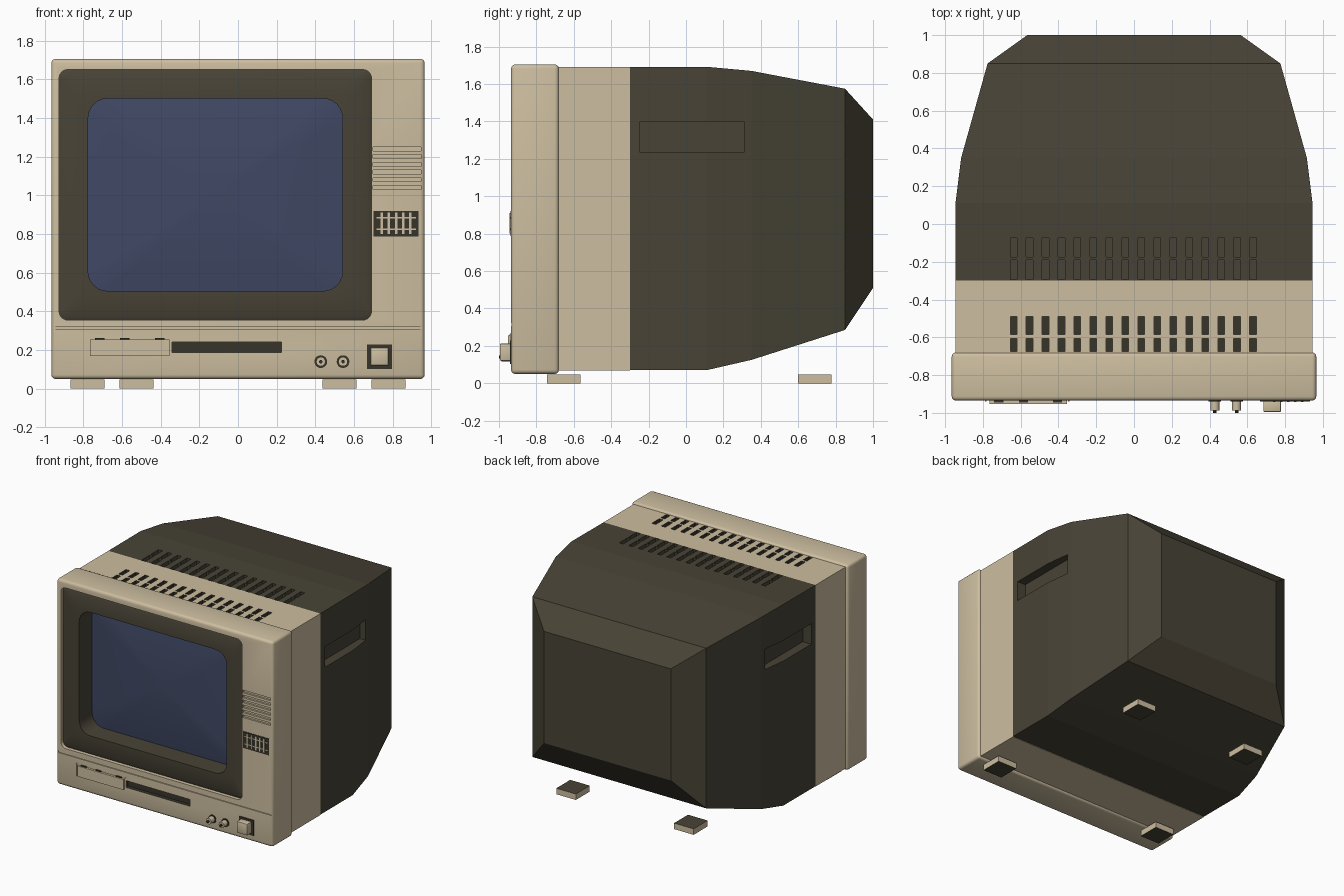
import bpy, bmesh, math

if "Cube" in bpy.data.objects:
    bpy.data.objects.remove(bpy.data.objects["Cube"])


def material(name, r, g, b):
    lin = [((c / 255 + 0.055) / 1.055) ** 2.4 for c in (r, g, b)]
    m = bpy.data.materials.new(name)
    m.diffuse_color = (*lin, 1)
    m.use_nodes = True
    m.node_tree.nodes["Principled BSDF"].inputs["Base Color"].default_value = m.diffuse_color
    return m


BEIGE = material("beige plastic", 205, 190, 160)
DARK = material("dark brown plastic", 72, 67, 54)
BLACK = material("dark slots", 55, 52, 42)
GLASS = material("blue glass", 64, 72, 100)


def finish(name, bm, mat, smooth=False):
    bmesh.ops.recalc_face_normals(bm, faces=bm.faces)
    me = bpy.data.meshes.new(name)
    bm.to_mesh(me)
    bm.free()
    me.materials.append(mat)
    ob = bpy.data.objects.new(name, me)
    bpy.context.collection.objects.link(ob)
    if smooth:
        smooth_by_angle(ob)
    return ob


def select(ob):
    bpy.ops.object.select_all(action='DESELECT')
    ob.select_set(True)
    bpy.context.view_layer.objects.active = ob


def smooth_by_angle(ob):
    select(ob)
    bpy.ops.object.shade_smooth_by_angle(angle=math.radians(35))


def boxes(name, spans, mat, bevel=0, segments=3):
    """One object out of boxes given as (x0, x1, y0, y1, z0, z1)."""
    bm = bmesh.new()
    for x0, x1, y0, y1, z0, z1 in spans:
        for v in bmesh.ops.create_cube(bm, size=1)["verts"]:
            v.co = (x0 if v.co.x < 0 else x1, y0 if v.co.y < 0 else y1,
                    z0 if v.co.z < 0 else z1)
    if bevel:
        bmesh.ops.bevel(bm, geom=bm.edges[:], offset=bevel, segments=segments,
                        profile=0.5, affect='EDGES')
    return finish(name, bm, mat, bevel > 0)


def rect(x0, x1, z0, z1, y, r=0.0, n=6):
    """Rectangle loop in the xz plane, with rounded corners when r > 0."""
    if not r:
        return [(x1, y, z1), (x0, y, z1), (x0, y, z0), (x1, y, z0)]
    pts = []
    centres = [(x1 - r, z1 - r), (x0 + r, z1 - r), (x0 + r, z0 + r), (x1 - r, z0 + r)]
    for q, (cx, cz) in enumerate(centres):
        for i in range(n + 1):
            a = math.pi / 2 * (q + i / n)
            pts.append((cx + r * math.cos(a), y, cz + r * math.sin(a)))
    return pts


def loft(name, loops, mat, ring=False, smooth=False):
    bm = bmesh.new()
    rows = [[bm.verts.new(p) for p in lp] for lp in loops]
    pairs = list(zip(rows, rows[1:]))
    if ring:
        pairs.append((rows[-1], rows[0]))
    else:
        bm.faces.new(rows[0])
        bm.faces.new(rows[-1])
    for a, b in pairs:
        for i in range(len(a)):
            j = (i + 1) % len(a)
            bm.faces.new((a[i], a[j], b[j], b[i]))
    return finish(name, bm, mat, smooth)


def cut(ob, cutter):
    mod = ob.modifiers.new("cut", 'BOOLEAN')
    mod.operation = 'DIFFERENCE'
    mod.solver = 'EXACT'
    mod.material_mode = 'TRANSFER'
    mod.object = cutter
    select(ob)
    bpy.ops.object.modifier_apply(modifier=mod.name)
    bpy.data.objects.remove(cutter)


def cylinder(name, x, z, r, y0, y1, mat, sides=20):
    def circle(y):
        return [(x + r * math.cos(2 * math.pi * i / sides), y,
                 z + r * math.sin(2 * math.pi * i / sides)) for i in range(sides)]
    return loft(name, [circle(y0), circle(y1)], mat, smooth=True)


FRONT = -0.935

# Front bezel with the screen opening, seam groove and speaker grooves
bezel = boxes("front_bezel", [(-0.965, 0.965, FRONT, -0.68, 0.05, 1.705)], BEIGE, 0.022)
cut(bezel, loft("opening_cutter", [rect(-0.925, 0.69, 0.355, 1.65, y, 0.045) for y in (-1.1, -0.72)], BEIGE))
grooves = [(-0.95, 0.95, -1.1, FRONT + 0.008, 0.307, 0.322)]
grooves += [(0.697, 0.945, -1.1, FRONT + 0.015, 1.03 + 0.04 * i, 1.05 + 0.04 * i) for i in range(6)]
cut(bezel, boxes("groove_cutter", grooves, BEIGE))
cut(bezel, boxes("drive_slot_cutter", [(-0.345, 0.225, -1.1, FRONT + 0.03, 0.187, 0.242)], BLACK))
smooth_by_angle(bezel)

# Dark frame around the screen, a closed ring with a chamfered outer edge
hole = (-0.775, 0.54, 0.505, 1.5)
loft("screen_frame", [
    rect(-0.925, 0.69, 0.355, 1.65, -0.721, 0.045),
    rect(-0.925, 0.69, 0.355, 1.65, -0.905, 0.045),
    rect(-0.905, 0.67, 0.375, 1.63, -0.915, 0.035),
    rect(*hole, -0.915, 0.1),
    rect(*hole, -0.721, 0.1)], DARK, ring=True, smooth=True)

# Bulging glass, made of shrinking rounded loops
cx, cz = (hole[0] + hole[1]) / 2, (hole[2] + hole[3]) / 2
hx, hz = (hole[1] - hole[0]) / 2, (hole[3] - hole[2]) / 2
glass = [rect(*hole, -0.721, 0.1)]
for t in (1, 0.85, 0.7, 0.55, 0.4, 0.25, 0.1):
    glass.append(rect(cx - hx * t, cx + hx * t, cz - hz * t, cz + hz * t,
                      -0.75 - 0.04 * (1 - t * t), 0.1 * t))
loft("screen_glass", glass, GLASS, smooth=True)

# Shells behind the bezel: (y, half width, bottom, top)
def shell(name, sections, mat):
    return loft(name, [rect(-w, w, b, t, y) for y, w, b, t in sections], mat)


middle = shell("middle_shell", [(-0.69, 0.945, 0.067, 1.69), (-0.30, 0.945, 0.067, 1.69)], BEIGE)
rear = shell("rear_shell", [
    (-0.30, 0.945, 0.07, 1.69), (0.11, 0.945, 0.07, 1.692), (0.35, 0.915, 0.125, 1.67),
    (0.85, 0.775, 0.285, 1.575), (1.0, 0.565, 0.51, 1.41)], DARK)


# Vent slots in the top and grip recesses in the sides
def vents(y0, y1):
    return [(-0.655 + 0.0845 * i, -0.62 + 0.0845 * i, y0, y1, 1.65, 1.8) for i in range(16)]


cut(middle, boxes("vent_cutter", vents(-0.675, -0.605) + vents(-0.585, -0.49), BLACK))
cut(rear, boxes("vent_cutter", vents(-0.295, -0.19) + vents(-0.175, -0.075), DARK))
cut(rear, boxes("grip_cutter", [(s * 0.87, s * 1.1, -0.245, 0.31, 1.235, 1.40) for s in (-1, 1)], DARK))

# Disk drive flap and its side line
boxes("drive_flap", [(-0.765, -0.355, -0.953, -0.93, 0.17, 0.255)], BEIGE)
boxes("drive_flap_trim", [(-0.788, -0.78, -0.94, -0.93, 0.165, 0.265),
                          (-0.35, -0.342, -0.94, -0.93, 0.165, 0.265)], BEIGE)
boxes("drive_flap_marks", [(x, x + 0.05, -0.945, -0.93, 0.255, 0.262)
                           for x in (-0.74, -0.61, -0.43)], BLACK)

# Slider control panel
boxes("control_panel", [(0.70, 0.932, -0.939, -0.932, 0.787, 0.92)], BLACK)
bars = [(0.737 + 0.037 * i, 0.75 + 0.037 * i, -0.943, -0.935, 0.80, 0.91) for i in range(5)]
bars += [(0.715, 0.92, -0.941, -0.935, z, z + 0.008) for z in (0.82, 0.88)]
boxes("control_sliders", bars, BEIGE)

# Knobs and power button
for x in (0.428, 0.543):
    cylinder("knob_ring", x, 0.14, 0.033, -0.940, -0.932, BLACK)
    cylinder("knob", x, 0.14, 0.024, -0.987, -0.932, BEIGE)
    cylinder("knob_tip", x, 0.14, 0.009, -1.0, -0.985, BLACK, 10)
boxes("power_surround", [(0.667, 0.797, -0.941, -0.932, 0.103, 0.228)], BLACK)
boxes("power_button", [(0.685, 0.778, -0.995, -0.932, 0.12, 0.212)], BEIGE, 0.006, 2)

# Feet: outer pair in front, inner pair behind, dark above and below
for name, x0, x1, y0 in (("front_foot", 0.69, 0.865, -0.742), ("rear_foot", 0.438, 0.612, 0.6)):
    for s in (-1, 1):
        foot = boxes(name, [(min(s * x0, s * x1), max(s * x0, s * x1), y0, y0 + 0.177, 0, 0.048)], BEIGE)
        foot.data.materials.append(DARK)
        for f in foot.data.polygons:
            f.material_index = int(abs(f.normal.z) > 0.5)
